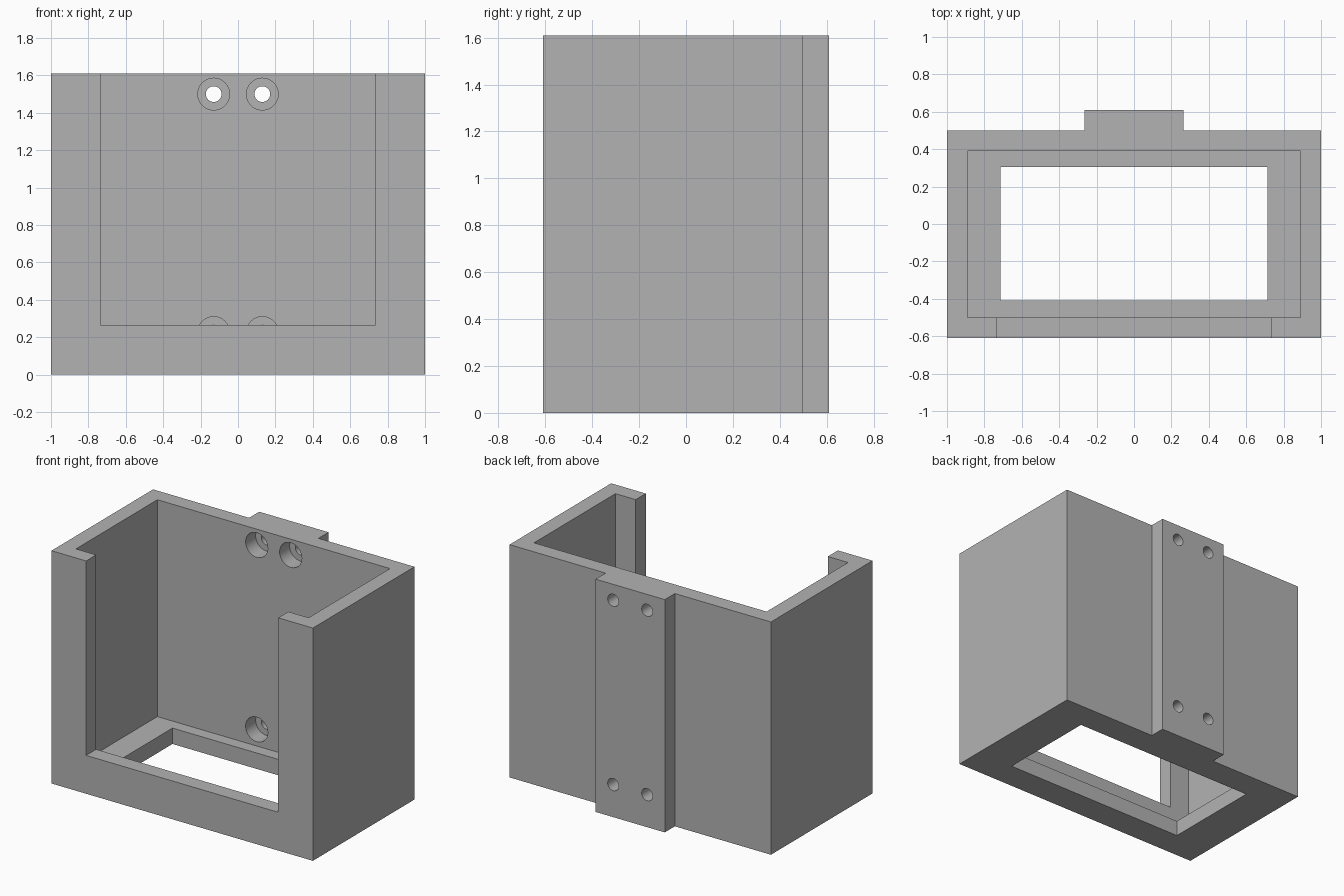
import bpy, bmesh
from math import radians
from mathutils import Matrix, Vector

cube = bpy.data.objects.get("Cube")
if cube:
    bpy.data.objects.remove(cube, do_unlink=True)

HEIGHT = 1.61
FRONT, WALL_BACK, RIB_BACK = -0.61, 0.5, 0.61

grey = bpy.data.materials.new("plain grey")
grey.use_nodes = True
colour = (0.45, 0.45, 0.45, 1)
grey.diffuse_color = colour
grey.node_tree.nodes["Principled BSDF"].inputs["Base Color"].default_value = colour


def add_object(name, bm):
    bmesh.ops.recalc_face_normals(bm, faces=bm.faces)
    mesh = bpy.data.meshes.new(name)
    bm.to_mesh(mesh)
    bm.free()
    obj = bpy.data.objects.new(name, mesh)
    bpy.context.collection.objects.link(obj)
    return obj


def box(name, low, high):
    low, high = Vector(low), Vector(high)
    bm = bmesh.new()
    bmesh.ops.create_cube(bm, size=1, matrix=Matrix.Translation((low + high) / 2)
                          @ Matrix.Diagonal((*(high - low), 1)))
    return add_object(name, bm)


def bore(name, x, z, radius, y0, y1):
    bm = bmesh.new()
    bmesh.ops.create_cone(bm, cap_ends=True, segments=48, radius1=radius, radius2=radius,
                          depth=y1 - y0, matrix=Matrix.Translation((x, (y0 + y1) / 2, z))
                          @ Matrix.Rotation(radians(90), 4, 'X'))
    return add_object(name, bm)


# Outer block with the mounting rib on its back, extruded from one outline
half = [(1, FRONT), (1, WALL_BACK), (0.265, WALL_BACK), (0.265, RIB_BACK)]
outline = half + [(-x, y) for x, y in reversed(half)]
bm = bmesh.new()
base = bm.faces.new([bm.verts.new((x, y, 0)) for x, y in outline])
top = bmesh.ops.extrude_face_region(bm, geom=[base])["geom"]
bmesh.ops.translate(bm, vec=(0, 0, HEIGHT),
                    verts=[v for v in top if isinstance(v, bmesh.types.BMVert)])
holder = add_object("holder_body", bm)
holder.data.materials.append(grey)

# Cavity, front opening and floor window
cutters = [
    box("cavity_cutter", (-0.89, -0.5, 0.11), (0.89, 0.39, 2)),
    box("front_opening_cutter", (-0.735, -0.8, 0.265), (0.735, -0.3, 2)),
    box("floor_window_cutter", (-0.715, -0.41, -0.2), (0.715, 0.305, 0.3)),
]

# Counterbored screw holes through the back wall and rib
for x in (-0.13, 0.13):
    for z in (0.225, 1.5):
        cutters.append(bore("counterbore_cutter", x, z, 0.085, 0.3, WALL_BACK))
        cutters.append(bore("screw_hole_cutter", x, z, 0.042, 0.25, 0.7))

for cutter in cutters:
    cutter.hide_render = True
    mod = holder.modifiers.new(cutter.name, 'BOOLEAN')
    mod.operation = 'DIFFERENCE'
    mod.solver = 'EXACT'
    mod.object = cutter

# Bake the cuts and discard the cutters
bpy.context.view_layer.update()
evaluated = holder.evaluated_get(bpy.context.evaluated_depsgraph_get())
mesh = bpy.data.meshes.new_from_object(evaluated)
holder.modifiers.clear()
holder.data = mesh
mesh.materials.clear()
mesh.materials.append(grey)
for poly in mesh.polygons:
    poly.material_index = 0
for cutter in cutters:
    bpy.data.objects.remove(cutter, do_unlink=True)

# Smooth bore walls, sharp box edges
bpy.context.view_layer.objects.active = holder
holder.select_set(True)
bpy.ops.object.shade_smooth_by_angle(angle=radians(30))
